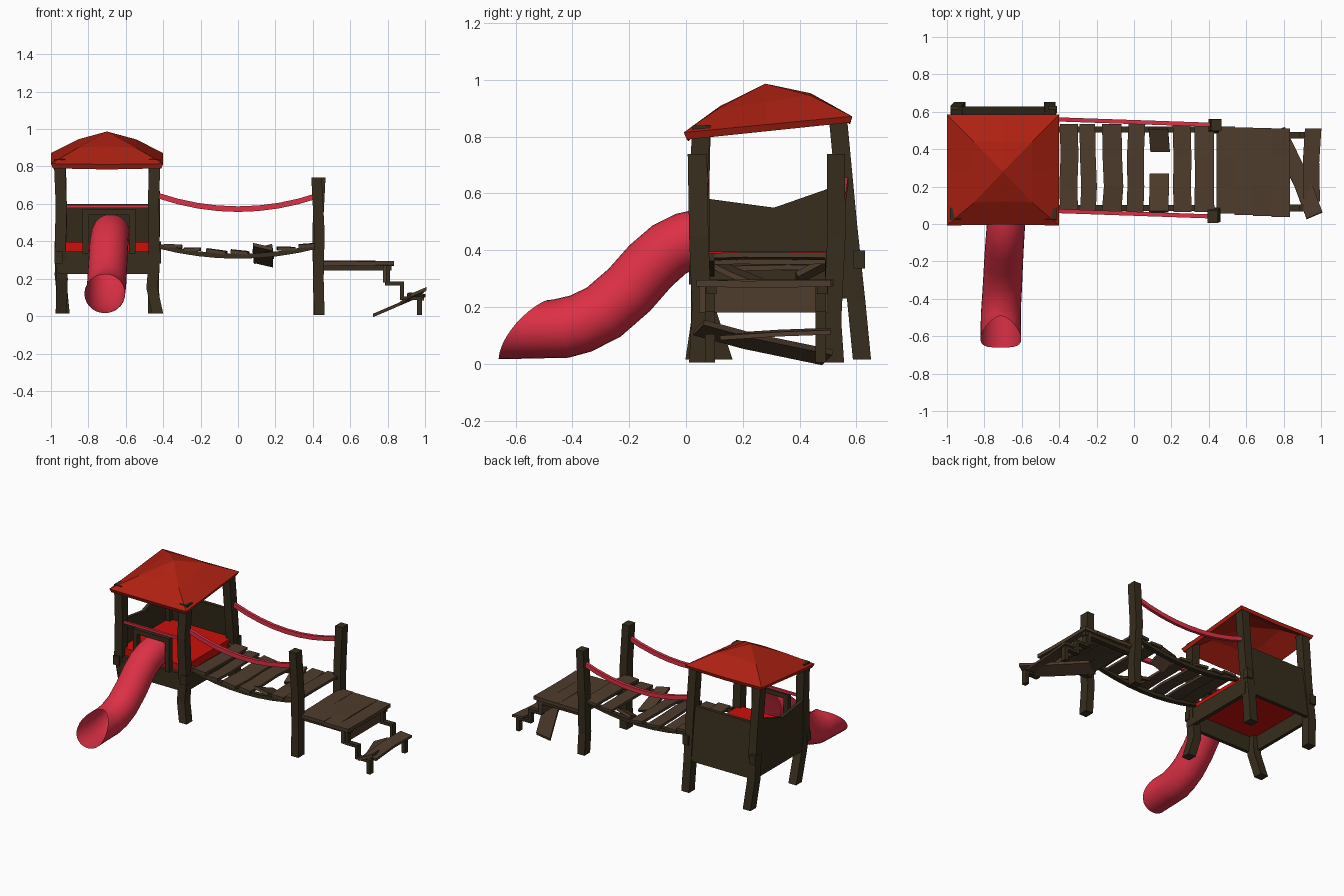
import bpy, bmesh, math, random
from mathutils import Vector as V

if "Cube" in bpy.data.objects:
    bpy.data.objects.remove(bpy.data.objects["Cube"])

random.seed(4)

def material(name, rgb):
    m = bpy.data.materials.new(name)
    m.diffuse_color = (*rgb, 1)
    m.use_nodes = True
    m.node_tree.nodes["Principled BSDF"].inputs["Base Color"].default_value = m.diffuse_color
    return m

WOOD = material("dark_wood", (0.038, 0.027, 0.012))
PLANK = material("plank_wood", (0.075, 0.045, 0.025))
PINK = material("pink_plastic", (0.72, 0.03, 0.06))
ROOF = material("roof_red", (0.42, 0.015, 0.006))
RED = material("floor_red", (0.60, 0.005, 0.003))

def finish(name, bm, mat):
    bmesh.ops.recalc_face_normals(bm, faces=bm.faces[:])
    me = bpy.data.meshes.new(name)
    bm.to_mesh(me)
    bm.free()
    me.materials.append(mat)
    ob = bpy.data.objects.new(name, me)
    bpy.context.collection.objects.link(ob)
    return ob

def loft(bm, rings, cap):
    rings = [[bm.verts.new(p) for p in r] for r in rings]
    n = len(rings[0])
    for a, b in zip(rings, rings[1:]):
        for i in range(n):
            j = (i + 1) % n
            bm.faces.new((a[i], a[j], b[j], b[i]))
    if cap:
        bm.faces.new(rings[0])
        bm.faces.new(rings[-1])

def sweep(name, path, u, v, mat, jitter=0):
    """Rectangular section (half vectors u, v) carried along a path."""
    u, v = V(u), V(v)
    bm = bmesh.new()
    rings = []
    for p in path:
        p = V(p) + u * random.uniform(-jitter, jitter)
        rings.append([p + u + v, p - u + v, p - u - v, p + u - v])
    loft(bm, rings, True)
    return finish(name, bm, mat)

def box(name, lo, hi, mat):
    c = [(a + b) / 2 for a, b in zip(lo, hi)]
    h = [(b - a) / 2 for a, b in zip(lo, hi)]
    return sweep(name, [(lo[0], c[1], c[2]), (hi[0], c[1], c[2])], (0, h[1], 0), (0, 0, h[2]), mat)

def post(name, path, rx=0.03, ry=0.032):
    return sweep(name, path, (rx, 0, 0), (0, ry, 0), WOOD)

# tower posts, kinked
post("front_right_post", [(-.43, .03, .015), (-.46, .05, .15), (-.447, .05, .3), (-.452, .04, .6), (-.445, .055, .84)])
post("front_left_post", [(-.945, .132, .015), (-.94, .07, .2), (-.95, .05, .35), (-.945, .05, .6), (-.955, .055, .84)])
post("back_right_post", [(-.45, .62, .015), (-.452, .6, .22), (-.447, .57, .5), (-.45, .535, .87)])
post("back_left_post", [(-.93, .62, .015), (-.95, .6, .22), (-.945, .57, .5), (-.95, .535, .87)])

# tower floor, skirt boards and walls
box("tower_floor", (-.95, .05, .335), (-.45, .59, .395), RED)
box("front_skirt", (-.96, .025, .225), (-.44, .05, .345), WOOD)
box("right_skirt", (-.445, .03, .23), (-.42, .6, .345), WOOD)
for x in (-.96, -.435):
    box("skirt_block", (x - .022, .01, .28), (x + .022, .05, .345), WOOD)
    box("back_skirt_block", (x - .022, .59, .335), (x + .022, .63, .4), WOOD)
sweep("back_wall", [(-.7, .615, .23), (-.7, .565, .6)], (.26, 0, 0), (0, .012, 0), WOOD)
bm = bmesh.new()
prof = [(.05, .23), (.6, .23), (.57, .63), (.51, .62), (.31, .55), (.05, .585)]
loft(bm, [[(x, y, z) for y, z in prof] for x in (-.972, -.948)], True)
finish("left_wall", bm, WOOD)

# frame around the slide entry and front rail
for x in (-.815, -.565):
    box("entry_frame_side", (x - .017, .015, .335), (x + .017, .05, .57), WOOD)
box("entry_frame_top", (-.832, .015, .54), (-.548, .05, .572), WOOD)
sweep("front_rail", [(-.94, .04, .585), (-.44, .04, .585)], (0, .008, 0), (0, 0, .008), PINK)

# roof: two-pitch pyramid shell with sagging eave
bm = bmesh.new()
def roof_ring(half, zf, zb, sag, y0, y1):
    ym = (y0 + y1) / 2
    zm = (zf + zb) / 2
    return [(-.7 + sx * half, y, z) for sx, y, z in (
        (-1, y0, zf), (0, y0 + .005, zf - sag), (1, y0, zf), (1, ym, zm),
        (1, y1, zb), (0, y1, zb - sag), (-1, y1, zb), (-1, ym, zm))]
apex = [(-.7 + .001 * math.cos(i), .28 + .001 * math.sin(i), .987) for i in
        (math.radians(225 + 45 * k) for k in range(8))]
under = [(x, y, z - .025) for x, y, z in apex]
loft(bm, [apex, roof_ring(.155, .9, .945, -.008, .115, .44), roof_ring(.3, .815, .872, .004, -.008, .585),
          roof_ring(.29, .79, .85, .006, .003, .578), roof_ring(.155, .878, .923, -.008, .115, .44), under], False)
bmesh.ops.remove_doubles(bm, verts=bm.verts[:], dist=.003)
finish("roof", bm, ROOF)

# tube slide with a scooped mouth
N = 28
path = [(.06, .445), (0, .432), (-.06, .402), (-.125, .345), (-.2, .26), (-.29, .182), (-.37, .142), (-.44, .124)]
rings = []
for i, (y, z) in enumerate(path):
    a, b = path[max(i - 1, 0)], path[min(i + 1, len(path) - 1)]
    ty, tz = (b[0] - a[0], b[1] - a[1])
    l = math.hypot(ty, tz)
    ny, nz = tz / l, -ty / l
    r = .102 + .004 * i / 7
    cx = -.68 - .03 * i / 7
    rings.append([(cx + r * math.cos(q), y + ny * r * math.sin(q), z + nz * r * math.sin(q))
                  for q in (2 * math.pi * k / N for k in range(N))])
def mouth(s):
    h = (s + 1) / 2
    return -.49 - .17 * (1 - h ** 1.7) ** .8
for t in (.25, .5, .75, 1):
    new = []
    for k, (x, y, z) in enumerate(rings[7]):
        s = math.sin(2 * math.pi * k / N)
        c = math.cos(2 * math.pi * k / N)
        new.append((-.712 + c * (.106 + .003 * t), y + t * (mouth(s) - y), z + t * (.12 + .104 * s - z)))
    rings.append(new)
bm = bmesh.new()
loft(bm, rings, False)
slide = finish("tube_slide", bm, PINK)
for p in slide.data.polygons:
    p.use_smooth = True

# hanging bridge: ropes, rails, planks
def sag(x, low, high):
    return low + (high - low) * (x / .43) ** 2
xs = [-.43 + .86 * i / 8 for i in range(9)]
for y in (.085, .505):
    sweep("bridge_beam", [(x, y, sag(x, .32, .375)) for x in xs], (0, .016, 0), (0, 0, .013), WOOD)
for y in (.07, .56):
    sweep("bridge_rail", [(x, y - .03 * (x + .43) / .86, sag(x, .572, .645)) for x in xs],
          (0, .011, 0), (0, 0, .015), PINK)
for x, w in ((-.35, .048), (-.245, .042), (-.115, .052), (.01, .045), (.26, .048), (.38, .052)):
    z = sag(x, .343, .388)
    d = .13 * x + random.uniform(-.06, .06)
    sweep("bridge_plank", [(x, y, z + random.uniform(-.003, .003)) for y in (.065, .2, .36, .535)],
          (w, 0, w * d * 2), (0, 0, .009), PLANK, .12)
sweep("broken_plank_front", [(.135, .065, .37), (.13, .16, .325), (.14, .265, .28)], (.052, 0, -.012), (0, .004, .009), PLANK, .1)
sweep("broken_plank_back", [(.135, .51, .365), (.135, .39, .3)], (.052, 0, .014), (0, -.004, .009), PLANK, .1)

# posts at the far end of the bridge
post("bridge_front_post", [(.435, .045, .005), (.43, .055, .2), (.435, .045, .45), (.42, .04, .74)], .028, .034)
post("bridge_back_post", [(.432, .525, .005), (.43, .515, .15), (.425, .53, .45), (.44, .528, .74)], .028, .032)

# landing platform, boards side by side
for i in range(4):
    x = .49 + .098 * i
    sweep("landing_board", [(x, y, .283 + random.uniform(-.003, .003)) for y in (.055 - .006 * i, .2, .36, .52 - .003 * i)],
          (.0495, 0, 0), (0, 0, .012), PLANK)
for y in (.09, .48):
    box("landing_beam", (.44, y - .018, .245), (.82, y + .018, .274), WOOD)
box("landing_fascia", (.775, .045, .18), (.795, .5, .272), PLANK)

# stepped stringers
for y in (.085, .475):
    def part(x0, x1, z0, z1):
        box("step_stringer", (x0, y - .018, z0), (x1, y + .018, z1), WOOD)
    part(.785, .812, .165, .275)
    part(.812, .888, .165, .185)
    part(.866, .888, .1, .165)
    part(.866, .985, .085, .105)
    part(.958, .985, .005, .085)

# broken treads
sweep("fallen_tread", [(.965, .045, .128), (.9, .22, .08), (.765, .5, .022)], (.042, .018, .018), (0, .002, .009), PLANK)
sweep("lower_tread", [(.955, .51, .115), (.95, .33, .108), (.95, .12, .095)], (.044, 0, -.004), (0, 0, .008), PLANK, .1)
